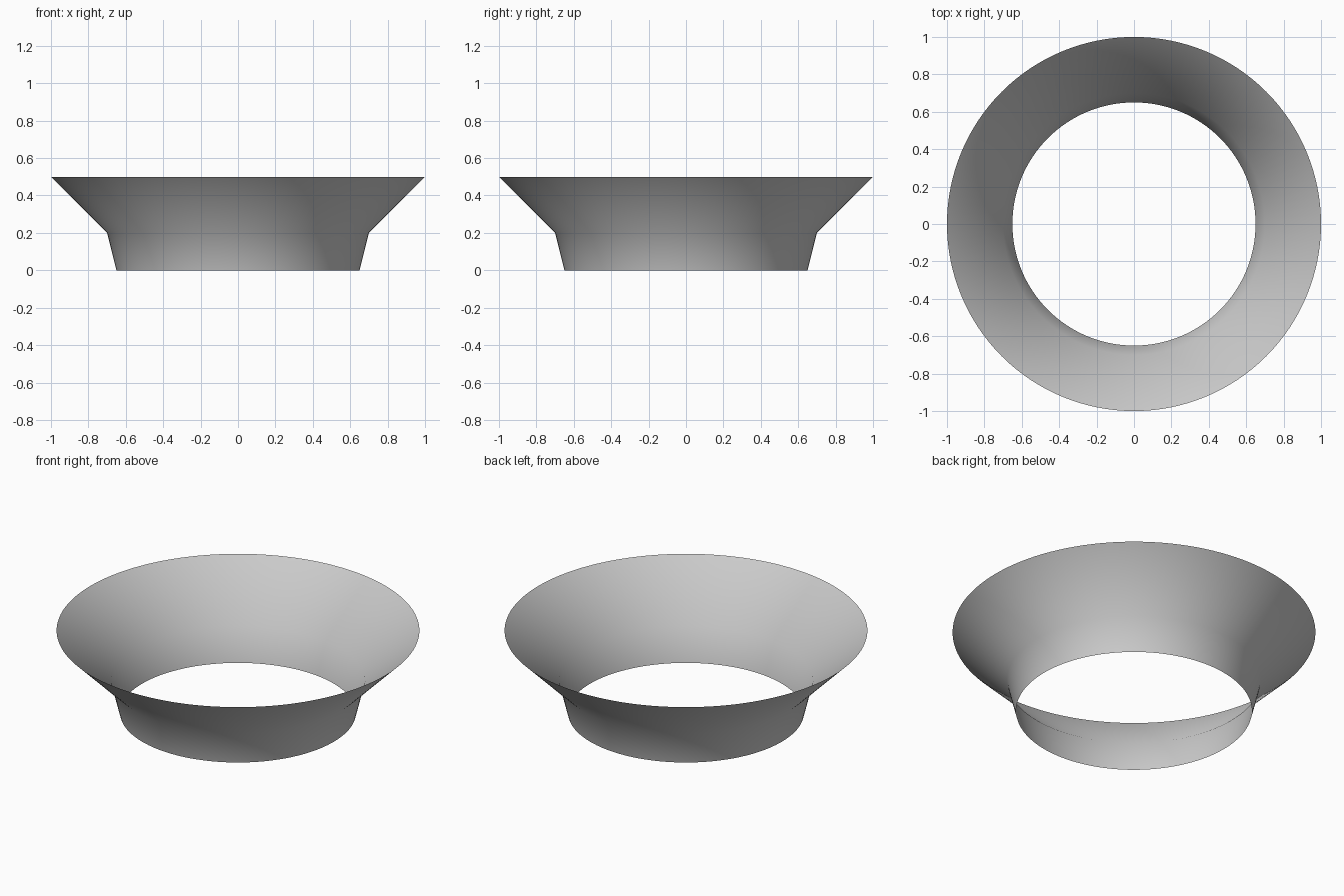
import bpy, bmesh, math

if "Cube" in bpy.data.objects:
    bpy.data.objects.remove(bpy.data.objects["Cube"])

# Flared open collar: thin shell of revolution
PROFILE = [(0.65, 0.0), (0.70, 0.20), (1.0, 0.50)]  # radius, height
SIDES = 128

bm = bmesh.new()
rings = [[bm.verts.new((r * math.cos(math.tau * i / SIDES),
                        r * math.sin(math.tau * i / SIDES), z))
          for i in range(SIDES)] for r, z in PROFILE]

# Bridge neighbouring rings
for low, high in zip(rings, rings[1:]):
    for i in range(SIDES):
        j = (i + 1) % SIDES
        bm.faces.new((low[i], low[j], high[j], high[i])).smooth = True

mesh = bpy.data.meshes.new("flared_collar")
bm.to_mesh(mesh)
bm.free()
collar = bpy.data.objects.new("flared_collar", mesh)
bpy.context.collection.objects.link(collar)
